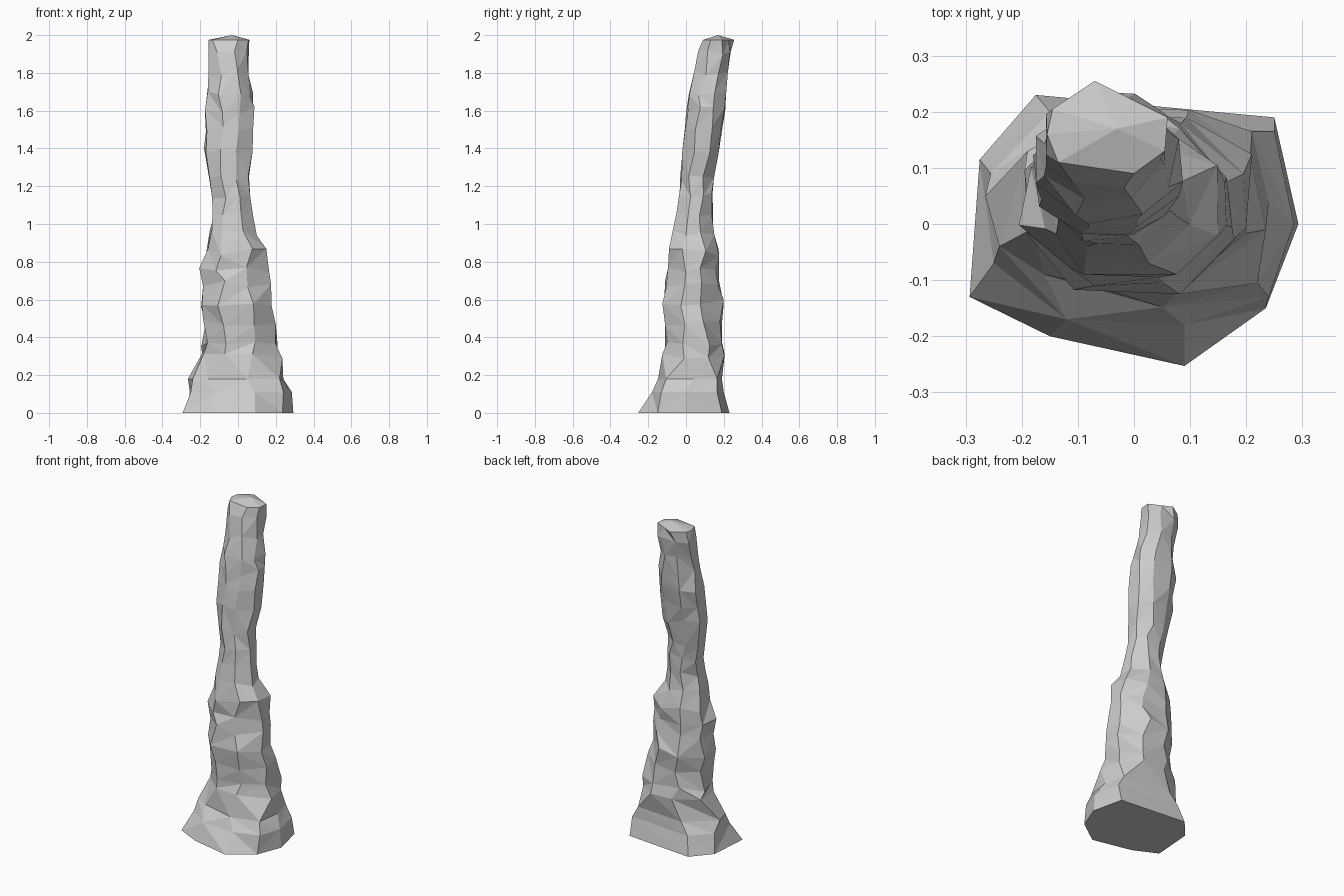
import bpy, bmesh, math, random

if "Cube" in bpy.data.objects:
    bpy.data.objects.remove(bpy.data.objects["Cube"])
random.seed(4)
SIDES = 8

# Trunk levels: height, min x, max x, min y, max y
LEVELS = [
    (0.30, -.19, .235, -.125, .205), (0.37, -.195, .21, -.11, .19),
    (0.48, -.185, .20, -.11, .19), (0.58, -.195, .178, -.125, .20),
    (0.68, -.185, .175, -.11, .175), (0.75, -.205, .165, -.095, .175),
    (0.85, -.17, .15, -.09, .175), (0.95, -.15, .10, -.07, .15),
    (1.05, -.135, .08, -.05, .143), (1.15, -.137, .065, -.037, .14),
    (1.24, -.15, .058, -.03, .148), (1.39, -.18, .077, -.02, .172),
    (1.50, -.17, .08, -.005, .19), (1.60, -.175, .087, 0, .208),
    (1.70, -.16, .08, .015, .212), (1.80, -.157, .055, .045, .222),
    (1.90, -.157, .057, .065, .237)]
# Flared foot, root collar and cut top outlines, counter-clockwise from the left
FOOT = [(-.293, -.13), (-.15, -.20), (.09, -.253), (.235, -.15),
        (.293, 0), (.25, .19), (-.175, .23), (-.275, .115)]
FLARE = [(-.25, -.07), (-.12, -.17), (.09, -.18), (.24, -.13),
         (.285, 0), (.25, .165), (-.15, .20), (-.255, .09)]
COLLAR = [(-.24, -.04), (-.16, -.09), (.05, -.148), (.22, -.105),
          (.24, .04), (.21, .165), (-.10, .19), (-.265, .05)]
TOP = [(-.155, .16), (-.135, .11), (0, .09), (.055, .13),
       (.06, .19), (-.01, .225), (-.07, .255), (-.145, .205)]


def rough_ring(x0, x1, y0, y1):
    """Irregular outline stretched to fill the given bounds."""
    pts = []
    for i in range(SIDES):
        a = math.radians(202) + math.tau * (i + random.uniform(-.16, .16)) / SIDES
        r = random.uniform(.93, 1.06)
        pts.append((r * math.cos(a), r * math.sin(a)))
    lo = [min(p[k] for p in pts) for k in (0, 1)]
    hi = [max(p[k] for p in pts) for k in (0, 1)]
    return [(x0 + (x1 - x0) * (p[0] - lo[0]) / (hi[0] - lo[0]),
             y0 + (y1 - y0) * (p[1] - lo[1]) / (hi[1] - lo[1])) for p in pts]


bm = bmesh.new()
# Stacked rings from foot to top
rings = [[bm.verts.new((x, y, z)) for x, y in outline]
         for z, outline in ((0, FOOT), (.11, FLARE), (.18, COLLAR))]
for z, *box in LEVELS:
    rings.append([bm.verts.new((x, y, z + random.uniform(-.02, .02)))
                  for x, y in rough_ring(*box)])
rings.append([bm.verts.new((x, y, 1.975)) for x, y in TOP])

# Faceted bark with randomly turned diagonals
for low, high in zip(rings, rings[1:]):
    for i in range(SIDES):
        j = (i + 1) % SIDES
        a, b, c, d = low[i], low[j], high[j], high[i]
        if random.random() < .5:
            tris = (a, b, c), (a, c, d)
        else:
            tris = (a, b, d), (b, c, d)
        for t in tris:
            bm.faces.new(t)

# Flat underside and shallow peaked top
bm.faces.new(rings[0][::-1])
peak = bm.verts.new((-.03, .17, 2.0))
for i in range(SIDES):
    bm.faces.new((rings[-1][i], rings[-1][(i + 1) % SIDES], peak))
bmesh.ops.recalc_face_normals(bm, faces=bm.faces[:])

mesh = bpy.data.meshes.new("trunk")
bm.to_mesh(mesh)
bm.free()
grey = bpy.data.materials.new("light grey")
grey.diffuse_color = (.6, .6, .6, 1)
grey.use_nodes = True
grey.node_tree.nodes["Principled BSDF"].inputs["Base Color"].default_value = grey.diffuse_color
mesh.materials.append(grey)
bpy.context.collection.objects.link(bpy.data.objects.new("trunk", mesh))
